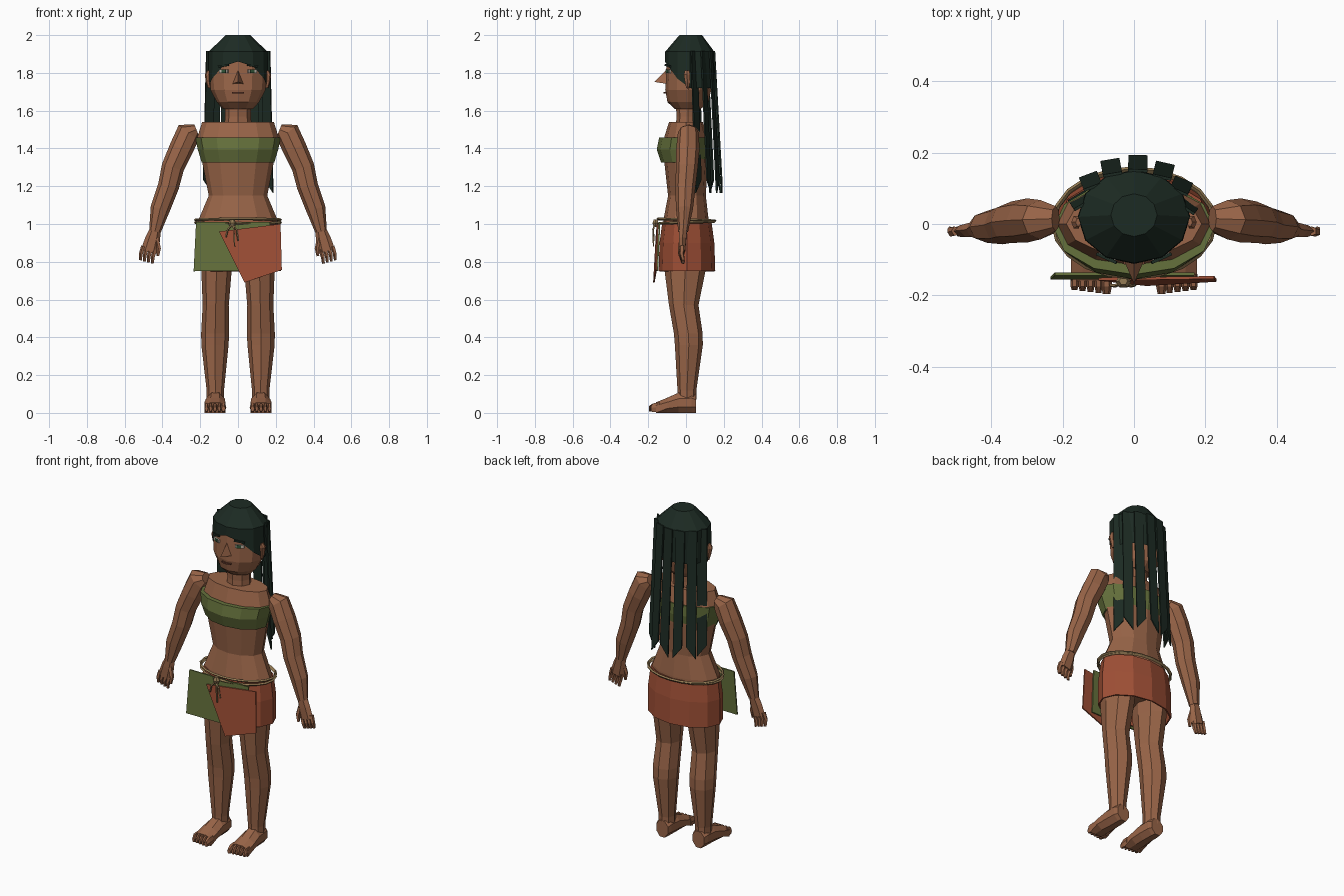
import bpy, bmesh, math
from mathutils import Vector, Matrix

if "Cube" in bpy.data.objects:
    bpy.data.objects.remove(bpy.data.objects["Cube"])


def material(name, rgb):
    m = bpy.data.materials.new(name)
    m.use_nodes = True
    m.diffuse_color = (*rgb, 1)
    m.node_tree.nodes["Principled BSDF"].inputs["Base Color"].default_value = (*rgb, 1)
    return m


SKIN = material("brown skin", (0.32, 0.13, 0.065))
GREEN = material("olive cloth", (0.13, 0.165, 0.045))
RED = material("rust cloth", (0.35, 0.08, 0.037))
HAIR = material("dark green hair", (0.012, 0.024, 0.017))
ROPE = material("tan rope", (0.30, 0.20, 0.09))
WHITE = material("eye white", (0.5, 0.45, 0.38))
IRIS = material("green iris", (0.03, 0.09, 0.04))
LIP = material("dark lip", (0.15, 0.05, 0.03))
Y, Z = Vector((0, 1, 0)), Vector((0, 0, 1))


def finish(name, bm, mat):
    bmesh.ops.recalc_face_normals(bm, faces=bm.faces)
    me = bpy.data.meshes.new(name)
    bm.to_mesh(me)
    bm.free()
    me.materials.append(mat)
    ob = bpy.data.objects.new(name, me)
    bpy.context.collection.objects.link(ob)
    return ob


def loft(name, rings, mat, n=8, side=Y, phase=0.0, caps=True, mirror=1, rule=None):
    """Skin elliptical rings (x, y, z, radius across, radius along side)."""
    bm = bmesh.new()
    mids = [Vector((r[0] * mirror, r[1], r[2])) for r in rings]
    loops = []
    for i, r in enumerate(rings):
        t = mids[min(i + 1, len(mids) - 1)] - mids[max(i - 1, 0)]
        u = side.cross(t).normalized()
        loop = []
        for k in range(n):
            a = math.tau * (k + phase) / n
            p = mids[i] + u * math.cos(a) * r[3] + side * math.sin(a) * r[4]
            loop.append(bm.verts.new(rule(i, p) if rule else p))
        loops.append(loop)
    for a, b in zip(loops, loops[1:]):
        for k in range(n):
            bm.faces.new((a[k], a[(k + 1) % n], b[(k + 1) % n], b[k]))
    if caps:
        bm.faces.new(loops[0])
        bm.faces.new(loops[-1])
    return finish(name, bm, mat)


def sheet(name, corners, mat, thick):
    bm = bmesh.new()
    bm.faces.new([bm.verts.new(c) for c in corners])
    ob = finish(name, bm, mat)
    mod = ob.modifiers.new("thickness", "SOLIDIFY")
    mod.thickness, mod.offset = thick, 0


def plate(name, pos, size, mat, turn=0, roll=0):
    bm = bmesh.new()
    bmesh.ops.create_cube(bm, size=1, matrix=Matrix.Diagonal((*size, 1)))
    ob = finish(name, bm, mat)
    ob.location, ob.rotation_euler = pos, (0, roll, turn)


def cord(name, points, radius, closed=False):
    cu = bpy.data.curves.new(name, "CURVE")
    cu.dimensions = "3D"
    cu.bevel_depth, cu.bevel_resolution = radius, 0
    cu.use_fill_caps = True
    sp = cu.splines.new("POLY")
    sp.points.add(len(points) - 1)
    for p, c in zip(sp.points, points):
        p.co = (*c, 1)
    sp.use_cyclic_u = closed
    sp.use_smooth = False
    cu.materials.append(ROPE)
    bpy.context.collection.objects.link(bpy.data.objects.new(name, cu))


# Body and head
loft("torso", [(0, 0, .82, .19, .11), (0, 0, .93, .21, .125), (0, 0, 1.02, .21, .12),
               (0, .005, 1.15, .155, .1), (0, 0, 1.33, .19, .115), (0, 0, 1.46, .215, .115),
               (0, 0, 1.54, .19, .09)], SKIN, 12)
loft("neck", [(0, .01, 1.5, .075, .065), (0, .01, 1.57, .068, .06), (0, .01, 1.66, .07, .065)], SKIN)
loft("head", [(0, .01, 1.61, .08, .07), (0, .01, 1.645, .112, .108), (0, .012, 1.71, .146, .122),
              (0, .015, 1.8, .152, .121), (0, .015, 1.9, .145, .115), (0, .02, 1.96, .08, .07)], SKIN, 12)
loft("chest_wrap", [(0, -.01, 1.325, .192, .122), (0, -.015, 1.395, .213, .14),
                    (0, -.01, 1.458, .226, .132)], GREEN, 12)


# Hair cap, whose lower edge rises over the face
def hairline(i, p):
    if i == 2:
        p.z = max(1.72, 1.68 + .18 * (.02 - p.y) / .132)
    return p


loft("hair_cap", [(0, .025, 2.0, .065, .06), (0, .02, 1.912, .156, .13), (0, .02, 1.72, .158, .132)],
     HAIR, 12, caps=False, rule=hairline)
loft("hair_crown", [(0, .025, 1.97, .065, .06), (0, .025, 2.0, .065, .06)], HAIR, 12)

# Hanging hair strands
for i, deg in enumerate((-77, -51, -24, 4, 32, 58, 82)):
    a = math.radians(deg)
    wide = Vector((math.cos(a * .4), -math.sin(a * .4), 0)) * .027
    top = Vector((math.sin(a) * .148, .025 + math.cos(a) * .125, 1.915))
    low = Vector((math.sin(a) * .165, .045 + math.cos(a) * .145, 1.2))
    cut = Z * (.035 if i % 2 else -.035)
    sheet("hair_strand", (top - wide, top + wide, low + wide + cut, low - wide - cut), HAIR, .008)

# Face
bm = bmesh.new()
bridge, tip, l, r = [bm.verts.new(c) for c in
                     ((0, -.104, 1.815), (0, -.168, 1.752), (-.029, -.1, 1.742), (.029, -.1, 1.742))]
for f in ((bridge, tip, l), (bridge, r, tip), (l, tip, r), (bridge, l, r)):
    bm.faces.new(f)
finish("nose", bm, SKIN)
for s in (-1, 1):
    plate("eye", (.076 * s, -.093, 1.808), (.05, .009, .018), WHITE, .42 * s)
    plate("iris", (.074 * s, -.096, 1.808), (.024, .009, .018), IRIS, .42 * s)
    plate("eyebrow", (.077 * s, -.096, 1.838), (.062, .009, .01), HAIR, .42 * s, .15 * s)
    plate("lip", (.015 * s, -.111, 1.695), (.03, .009, .008), LIP, .2 * s)
    loft("ear", [(.152, .008, 1.72, .008, .008), (.158, .008, 1.75, .012, .015),
                 (.162, .005, 1.79, .014, .02), (.156, .005, 1.812, .008, .012)], SKIN, 6, mirror=s)

for s in (-1, 1):
    # Arms with hands
    loft("arm", [(.22, .015, 1.5, .03, .035), (.262, .012, 1.483, .066, .055),
                 (.3, .01, 1.4, .064, .062), (.345, .005, 1.3, .06, .058), (.368, -.003, 1.2, .056, .054),
                 (.412, -.008, 1.08, .052, .045), (.44, -.015, .96, .031, .026)], SKIN, mirror=s)
    loft("palm", [(.438, -.015, .97, .03, .024), (.452, -.018, .92, .04, .022),
                  (.47, -.02, .855, .044, .018)], SKIN, 6, mirror=s)
    for k in range(4):
        x = .438 + .021 * k
        z = .845 + .006 * k
        loft("finger", [(x, -.02, z + .02, .012, .014), (x + .012, -.023, z - .02, .011, .013),
                        (x + .015, -.015, z - .055, .008, .009)], SKIN, 5, mirror=s)
    loft("thumb", [(.43, -.022, .925, .012, .014), (.418, -.03, .87, .012, .013),
                   (.424, -.032, .83, .008, .009)], SKIN, 5, mirror=s)
    # Legs, feet and toes
    loft("leg", [(.112, 0, .88, .085, .115), (.114, -.005, .75, .08, .108), (.118, -.012, .57, .069, .078),
                 (.121, .012, .42, .074, .076), (.122, .015, .36, .072, .074),
                 (.12, .005, .12, .046, .05), (.12, .005, .07, .046, .05)], SKIN, mirror=s)
    loft("foot", [(.12, .054, .05, .042, .05), (.12, .03, .055, .05, .06), (.12, -.04, .053, .054, .058),
                  (.122, -.1, .04, .06, .043), (.122, -.16, .028, .06, .03)],
         SKIN, side=Z, phase=.5, mirror=s, rule=lambda i, p: Vector((p.x, p.y, 0 if p.z < .02 else p.z)))
    for k in range(5):
        x, w = .077 + .0225 * k, .015 if k == 0 else .011
        loft("toe", [(x, -.14, .03, w, .028), (x, -.175, .028, w, .026), (x, -.197 + .003 * k, .022, w * .7, .016)],
             SKIN, 6, side=Z, mirror=s)

# Skirt with two loose front panels
skirt = loft("skirt", [(0, .005, 1.012, .215, .13), (0, .005, .9, .228, .145), (0, .005, .75, .228, .15)],
             RED, 12, caps=False)
mod = skirt.modifiers.new("thickness", "SOLIDIFY")
mod.thickness = .008
sheet("green_panel", ((-.222, -.14, 1.01), (.17, -.14, 1.01), (.17, -.152, .752), (-.235, -.152, .75)), GREEN, .008)
sheet("red_panel", ((-.1, -.155, .96), (.225, -.15, 1.0), (.232, -.158, .757), (.035, -.17, .69)), RED, .008)

# Rope belt with a knot and loose ends
for k, z in enumerate((1.008, 1.022)):
    ring = [(math.cos(a) * .226, .003 + math.sin(a) * (.148 + .004 * k), z + .005 * math.sin(a + 3 * k))
            for a in (math.tau * j / 20 for j in range(20))]
    cord("rope_belt", ring, .007, True)
loft("rope_knot", [(-.03, -.16, .985, .012, .012), (-.03, -.162, 1.004, .022, .018),
                   (-.03, -.16, 1.024, .012, .012)], ROPE, 6)
for dx, length in ((-.035, .07), (.012, .12), (.032, .09)):
    cord("rope_end", [(-.03, -.165, 1.0), (-.03 + dx * .7, -.174, .97), (-.03 + dx, -.172, 1.0 - length)], .005)
